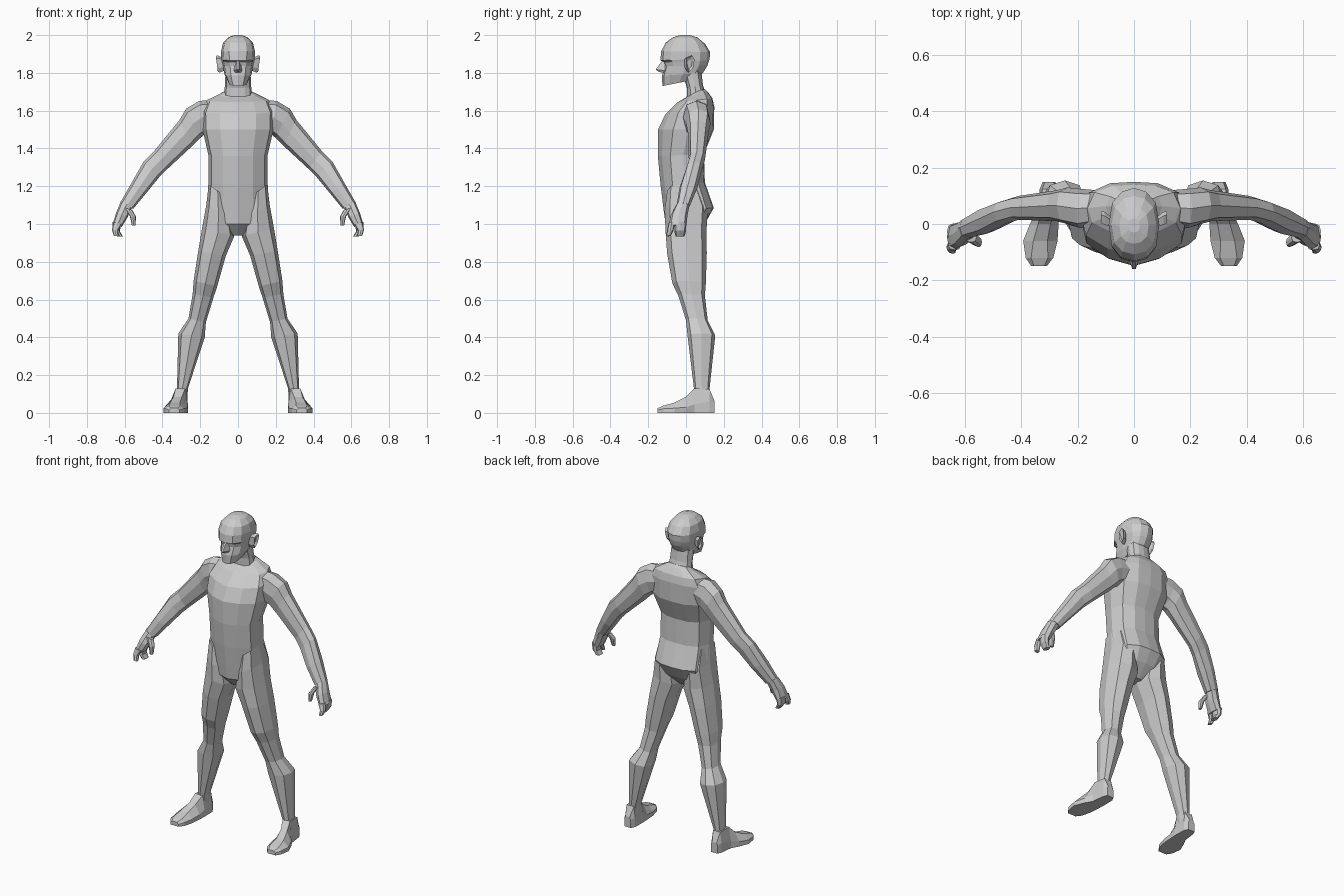
import bpy, bmesh, math
from mathutils import Vector

cube = bpy.data.objects.get("Cube")
if cube:
    bpy.data.objects.remove(cube, do_unlink=True)

# Single clay grey material
grey = bpy.data.materials.new("clay_grey")
grey.use_nodes = True
COL = (0.6, 0.6, 0.6, 1)
grey.diffuse_color = COL
grey.node_tree.nodes["Principled BSDF"].inputs["Base Color"].default_value = COL


def loft(name, rings, side=1):
    """Skin a list of equal-length rings and cap both ends; side=-1 mirrors in x."""
    bm = bmesh.new()
    rows = [[bm.verts.new((p[0] * side, p[1], p[2])) for p in r] for r in rings]
    n = len(rows[0])
    for a, b in zip(rows, rows[1:]):
        for i in range(n):
            j = (i + 1) % n
            bm.faces.new((a[i], a[j], b[j], b[i]))
    bm.faces.new(rows[0][::-1])
    bm.faces.new(rows[-1])
    bmesh.ops.recalc_face_normals(bm, faces=bm.faces)
    me = bpy.data.meshes.new(name)
    bm.to_mesh(me)
    bm.free()
    me.materials.append(grey)
    ob = bpy.data.objects.new(name, me)
    bpy.context.collection.objects.link(ob)
    return ob


def body_ring(profile, zf, zb, w, yf, yb):
    """Symmetric ring; profile = (width fraction, front-to-back fraction)."""
    half = [(fx * w, yf + (yb - yf) * t, zf + (zb - zf) * t) for fx, t in profile]
    return half + [(-x, y, z) for x, y, z in half[-2:0:-1]]


def limb_ring(outer, inner, yf, yb, diag=0.76):
    """Eight-sided ring between an outer and an inner (x, z) point."""
    o, i = Vector((outer[0], 0, outer[1])), Vector((inner[0], 0, inner[1]))
    c, u = (o + i) / 2 + Vector((0, (yf + yb) / 2, 0)), (o - i) / 2
    v = Vector((0, (yb - yf) / 2, 0))
    shape = [(1, 0), (diag, diag), (0, 1), (-diag, diag),
             (-1, 0), (-diag, -diag), (0, -1), (diag, -diag)]
    return [c + u * a + v * b for a, b in shape]


TORSO = [(0, 0), (.5, .09), (.9, .27), (1, .55), (.85, .85), (.45, .98), (0, 1)]
HEAD = [(0, 0), (.52, .05), (.88, .2), (1, .5), (.86, .8), (.48, .95), (0, 1)]

# Torso: front z, back z, half width, front y, back y
loft("torso", [body_ring(TORSO, *r) for r in [
    (.94, .94, .04, -.05, .04),
    (1.0, 1.01, .14, -.108, .105),
    (1.07, 1.085, .165, -.118, .147),
    (1.21, 1.22, .157, -.135, .10),
    (1.36, 1.37, .157, -.149, .095),
    (1.5, 1.5, .188, -.148, .147),
    (1.58, 1.62, .19, -.11, .15),
    (1.645, 1.665, .165, -.045, .14),
    (1.67, 1.70, .10, 0, .115),
    (1.685, 1.715, .07, .012, .10)]])

# Neck
loft("neck", [body_ring(HEAD, *r) for r in [
    (1.66, 1.69, .075, .005, .105),
    (1.72, 1.735, .07, .005, .09),
    (1.80, 1.82, .066, -.02, .08)]])

# Head, from chin up to crown
loft("head", [body_ring(HEAD, *r) for r in [
    (1.73, 1.765, .05, -.125, .05),
    (1.785, 1.80, .072, -.127, .09),
    (1.835, 1.84, .08, -.113, .114),
    (1.858, 1.865, .086, -.118, .122),
    (1.866, 1.875, .088, -.136, .125),
    (1.915, 1.91, .09, -.131, .128),
    (1.96, 1.955, .08, -.108, .10),
    (1.988, 1.988, .052, -.07, .06),
    (2.0, 2.0, .02, -.03, .02)]])

# Nose wedge
loft("nose", [
    [(-.008, -.11, 1.862), (.008, -.11, 1.862), (.006, -.128, 1.862), (-.006, -.128, 1.862)],
    [(-.024, -.11, 1.812), (.024, -.11, 1.812), (.006, -.16, 1.818), (-.006, -.16, 1.818)],
    [(-.016, -.11, 1.80), (.016, -.11, 1.80), (.005, -.145, 1.805), (-.005, -.145, 1.805)]])

# Upper arm, elbow and forearm: outer point, inner point, front y, back y
ARM = [((.12, 1.655), (.14, 1.50), 0, .12),
       ((.205, 1.652), (.175, 1.475), -.015, .125),
       ((.275, 1.61), (.20, 1.455), 0, .13),
       ((.31, 1.55), (.24, 1.415), .01, .12),
       ((.445, 1.385), (.375, 1.29), .015, .10),
       ((.50, 1.33), (.415, 1.25), 0, .085),
       ((.565, 1.215), (.485, 1.165), -.035, .06),
       ((.625, 1.11), (.555, 1.08), -.05, .02)]
HAND = [((.62, 1.12), (.56, 1.09), -.05, .02),
        ((.645, 1.06), (.585, 1.035), -.08, .008),
        ((.665, .995), (.615, .985), -.092, .002)]
INDEX = [((.66, 1.01), (.615, 1.0), -.092, -.058),
         ((.667, .97), (.635, .965), -.10, -.066),
         ((.658, .938), (.632, .935), -.106, -.08)]
FINGERS = [((.665, 1.01), (.62, 1.0), -.058, .002),
           ((.66, .965), (.625, .96), -.062, 0),
           ((.64, .933), (.61, .935), -.055, -.008)]
THUMB = [((.60, 1.085), (.56, 1.075), -.065, -.03),
         ((.572, 1.04), (.54, 1.04), -.08, -.048),
         ((.562, .993), (.543, .993), -.082, -.06)]

# Leg from hip to ankle
LEG = [((.155, 1.21), (.06, 1.14), -.10, .07),
       ((.168, 1.10), (.04, 1.04), -.113, .115),
       ((.19, .98), (.02, .935), -.108, .108),
       ((.21, .86), (.065, .83), -.10, .11),
       ((.235, .70), (.11, .67), -.072, .105),
       ((.24, .63), (.13, .61), -.04, .10),
       ((.262, .50), (.17, .48), 0, .115),
       ((.316, .42), (.176, .40), .008, .155),
       ((.323, .13), (.265, .13), .042, .125),
       ((.325, .07), (.268, .07), .04, .13)]


def foot_ring(y, xin, xout, rim, top, ridge):
    m = (xin + xout) / 2
    return [(xin, y, 0), (xin, y, rim), (m - ridge, y, top),
            (m + ridge, y, top), (xout, y, rim), (xout, y, 0)]


# Foot: y, inner x, outer x, rim height, instep height, instep half width
FOOT = [(.15, .28, .325, .05, .065, .015),
        (.125, .267, .335, .06, .125, .025),
        (.045, .265, .345, .045, .13, .025),
        (0, .268, .37, .03, .085, .022),
        (-.06, .272, .394, .025, .055, .025),
        (-.12, .287, .385, .022, .038, .03),
        (-.15, .31, .365, .015, .025, .018)]


def ear_ring(x, cy, s):
    """Upright pointed ear outline at depth x."""
    outline = [(-.022, .035), (.012, .05), (.026, .03), (.018, -.02), (-.006, -.045), (-.02, -.02)]
    return [(x + .12 * z, cy + y * s, 1.845 + z * s) for y, z in outline]


for label, side in (("left", 1), ("right", -1)):
    for part, rings in (("arm", ARM), ("hand", HAND), ("index_finger", INDEX),
                        ("fingers", FINGERS), ("thumb", THUMB), ("leg", LEG)):
        loft(f"{label}_{part}", [limb_ring(*r) for r in rings], side)
    loft(f"{label}_foot", [foot_ring(*r) for r in FOOT], side)
    loft(f"{label}_ear", [ear_ring(.075, .005, .7), ear_ring(.10, .018, .95),
                          ear_ring(.112, .022, .9), ear_ring(.102, .018, .55)], side)
